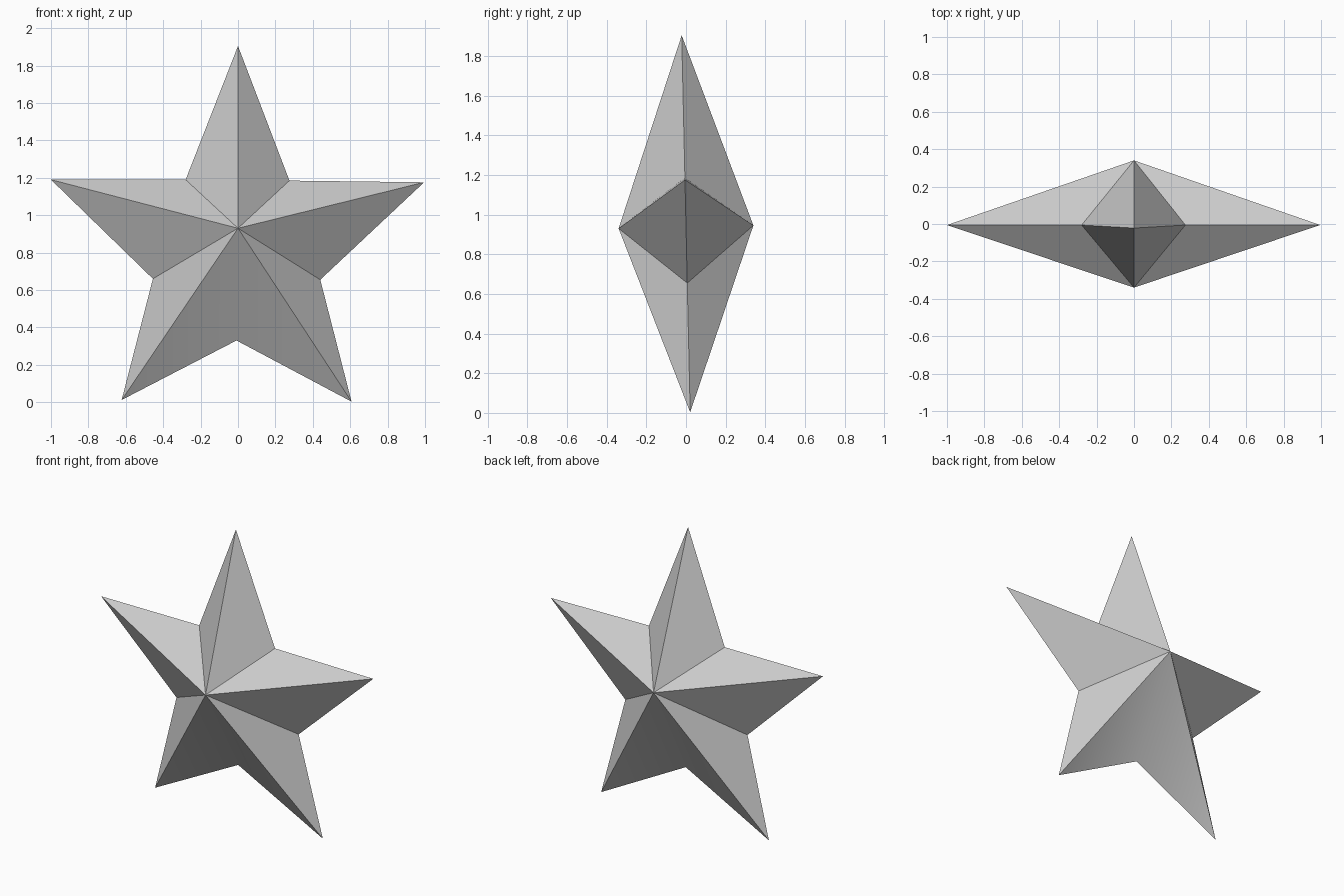
import bpy
import bmesh
import math
from mathutils import Matrix, Vector

cube = bpy.data.objects.get("Cube")
if cube:
    bpy.data.objects.remove(cube, do_unlink=True)

# Single grey material
GREY = (0.6, 0.6, 0.6, 1.0)
grey = bpy.data.materials.new("plain_grey")
grey.use_nodes = True
grey.diffuse_color = GREY
grey.node_tree.nodes["Principled BSDF"].inputs["Base Color"].default_value = GREY

# Star outline (x, z), clockwise from the top tip, tips and notches alternating
OUTLINE = [(0, 1.905), (0.275, 1.185), (0.995, 1.176), (0.44, 0.655),
           (0.607, 0.003), (-0.008, 0.33), (-0.622, 0.012), (-0.455, 0.66),
           (-1.0, 1.19), (-0.28, 1.19)]
CENTRE = Vector((0, 0, 0.938))
DEPTH = 0.34
LEAN = 0.0225

# Rim joined to a front and a back peak
bm = bmesh.new()
rim = [bm.verts.new((x, 0, z)) for x, z in OUTLINE]
peaks = [bm.verts.new(CENTRE + Vector((0, side * DEPTH, 0))) for side in (-1, 1)]
for peak in peaks:
    for i, vert in enumerate(rim):
        bm.faces.new((peak, vert, rim[(i + 1) % len(rim)]))
bmesh.ops.recalc_face_normals(bm, faces=bm.faces)

# Crisp ridges everywhere except the shallow valley under each peak
for face in bm.faces:
    face.smooth = True
bottom_notch = rim[5]
for edge in bm.edges:
    edge.smooth = bottom_notch in edge.verts and any(p in edge.verts for p in peaks)

# Slight forward lean about the centre
bmesh.ops.rotate(bm, verts=bm.verts, cent=CENTRE,
                 matrix=Matrix.Rotation(math.atan(LEAN), 3, "X"))

mesh = bpy.data.meshes.new("star")
bm.to_mesh(mesh)
bm.free()
mesh.materials.append(grey)
star = bpy.data.objects.new("star", mesh)
bpy.context.collection.objects.link(star)
